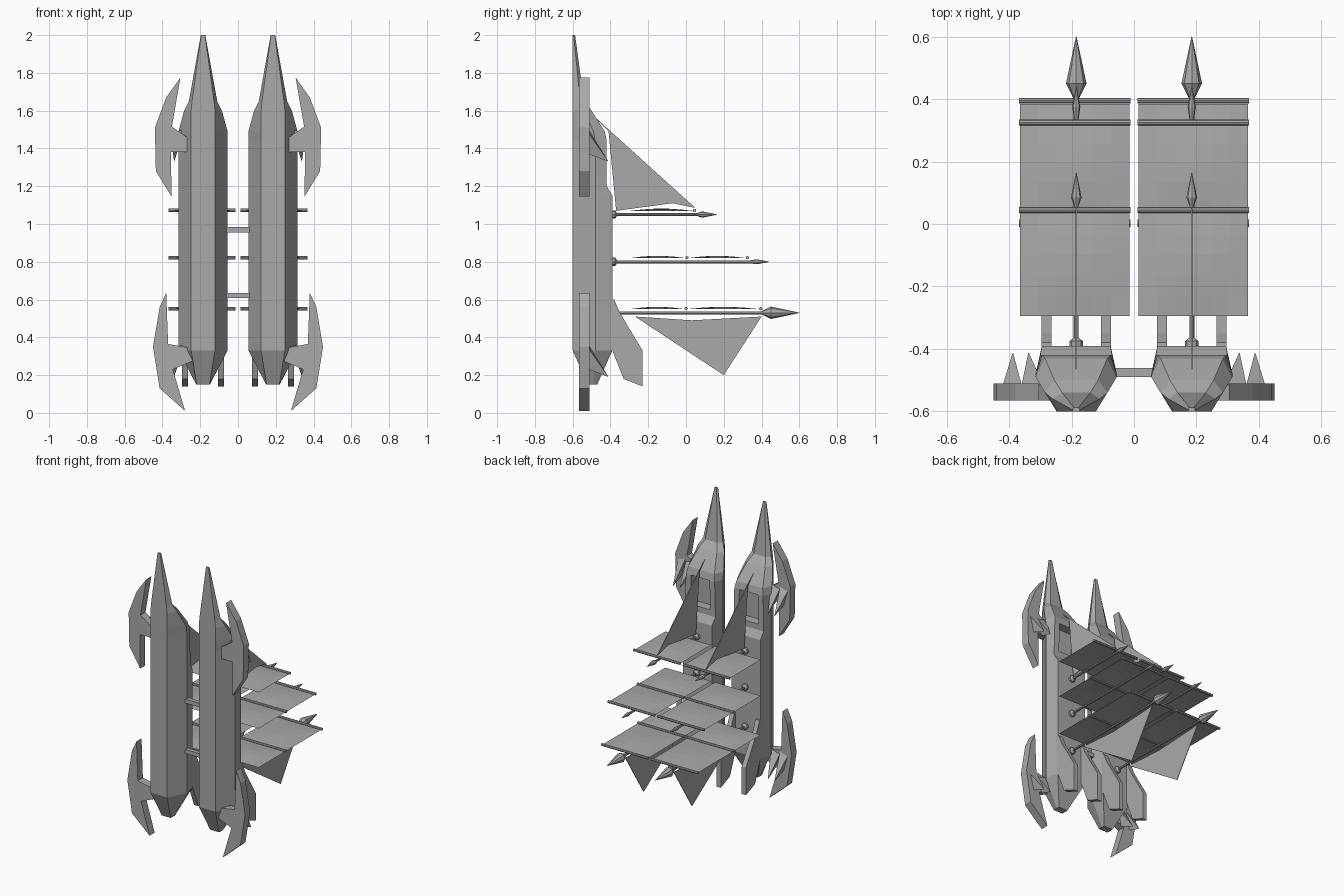
import bpy, bmesh, math
from mathutils import Vector

if "Cube" in bpy.data.objects:
    bpy.data.objects.remove(bpy.data.objects["Cube"])

mat = bpy.data.materials.new("plain grey")
mat.use_nodes = True
GREY = (0.4, 0.4, 0.4, 1)
mat.diffuse_color = GREY
mat.node_tree.nodes["Principled BSDF"].inputs["Base Color"].default_value = GREY
HULL_X = 0.185


def finish(bm, name):
    bmesh.ops.remove_doubles(bm, verts=bm.verts, dist=0.0004)
    bmesh.ops.recalc_face_normals(bm, faces=bm.faces)
    mesh = bpy.data.meshes.new(name)
    bm.to_mesh(mesh)
    bm.free()
    mesh.materials.append(mat)
    ob = bpy.data.objects.new(name, mesh)
    bpy.context.collection.objects.link(ob)
    return ob


def loft(name, rings, cap=True):
    bm = bmesh.new()
    rows = [[bm.verts.new(p) for p in ring] for ring in rings]
    n = len(rows[0])
    for a, b in zip(rows, rows[1:]):
        for i in range(n):
            j = (i + 1) % n
            bm.faces.new((a[i], a[j], b[j], b[i]))
    if cap:
        bm.faces.new(rows[0])
        bm.faces.new(rows[-1])
    return finish(bm, name)


def plate(name, outline, thickness, place):
    """Extruded outline; place(u, v, w) maps it into space."""
    return loft(name, [[place(u, v, w) for u, v in outline]
                       for w in (-thickness / 2, thickness / 2)])


def turned(name, profile, sides, place):
    """Turned shape from (distance, radius) pairs."""
    return loft(name, [[place(d, r * math.cos(math.tau * i / sides),
                              r * math.sin(math.tau * i / sides))
                        for i in range(sides)] for d, r in profile])


def hull(name, x):
    # z, keel half width, keel y, chine half width, chine y, deck half width, deck y, floor y
    stations = [
        (0.15, 0.034, -0.52, 0.036, -0.49, 0.034, -0.47, -0.47),
        (0.33, 0.063, -0.60, 0.13, -0.48, 0.11, -0.39, -0.39),
        (1.15, 0.063, -0.60, 0.13, -0.48, 0.11, -0.39, -0.39),
        (1.20, 0.063, -0.60, 0.13, -0.48, 0.115, -0.42, -0.42),
        (1.24, 0.063, -0.60, 0.13, -0.48, 0.115, -0.42, -0.42),
        (1.241, 0.063, -0.60, 0.13, -0.48, 0.115, -0.42, -0.48),
        (1.44, 0.063, -0.60, 0.13, -0.48, 0.11, -0.42, -0.48),
        (1.441, 0.063, -0.60, 0.13, -0.48, 0.11, -0.42, -0.42),
        (1.49, 0.063, -0.60, 0.13, -0.49, 0.10, -0.43, -0.43),
        (1.60, 0.063, -0.60, 0.10, -0.54, 0.07, -0.50, -0.50),
        (1.65, 0.058, -0.60, 0.075, -0.56, 0.045, -0.54, -0.54),
        (2.00, 0.010, -0.60, 0.012, -0.595, 0.008, -0.587, -0.587)]
    rings = []
    for z, kw, ky, cw, cy, dw, dy, fy in stations:
        half = [(kw, ky), (cw, cy), (dw, dy), (dw * 0.65, dy), (dw * 0.65, fy)]
        ring = half + [(-w, y) for w, y in reversed(half)]
        rings.append([(x + w, y, z) for w, y in ring])
    loft(name, rings)


def sail(name, x, y0, y1, z):
    # thin cloth sheet, slightly bellied
    bm = bmesh.new()
    bmesh.ops.create_grid(bm, x_segments=6, y_segments=5, size=0.5)
    for v in bm.verts:
        u, t = v.co.x, v.co.y + 0.5
        belly = 0.012 * math.sin(math.pi * t) * math.cos(math.pi * u)
        v.co = Vector((x + u * 0.35, y0 + (y1 - y0) * t, z + belly))
    finish(bm, name)


# Mast: height, spear start, widest point, spear radius, tip, yard positions
MASTS = {"fore": (1.05, 0.06, 0.085, 0.017, 0.165, (0.045,)),
         "main": (0.80, 0.34, 0.375, 0.013, 0.44, (0.005, 0.325)),
         "aft": (0.53, 0.40, 0.45, 0.033, 0.60, (0.0, 0.395))}

UPPER_HOOK = [(0.305, 1.775), (0.38, 1.67), (0.44, 1.51), (0.435, 1.28), (0.352, 1.145),
              (0.355, 1.38), (0.27, 1.38), (0.27, 1.46), (0.35, 1.515)]
LOWER_HOOK = [(0.38, 0.635), (0.415, 0.56), (0.45, 0.35), (0.415, 0.13), (0.28, 0.01),
              (0.345, 0.23), (0.24, 0.275), (0.235, 0.34), (0.37, 0.365)]
STERN_FIN = [(-0.42, 0.6), (-0.38, 0.6), (-0.35, 0.53), (-0.23, 0.33), (-0.23, 0.14),
             (-0.33, 0.18), (-0.39, 0.33), (-0.42, 0.4)]
JIB = [(-0.52, 1.6), (0.05, 1.085), (-0.07, 1.11), (-0.37, 1.07), (-0.41, 1.49)]
LOWER_SAIL = [(-0.27, 0.51), (0.03, 0.49), (0.4, 0.51), (0.2, 0.2)]

for side, s in (("left", 1), ("right", -1)):
    x = s * HULL_X
    hull(side + "_hull", x)

    # paired fins at the stern
    for tag, off in (("outer", 0.096), ("inner", -0.096)):
        plate(f"{side}_{tag}_stern_fin", STERN_FIN, 0.032,
              lambda u, v, w: (x + s * off + w, u, v))

    # hooked side blades with raised spikes
    for tag, outline, foot in (("upper", UPPER_HOOK, 1.5), ("lower", LOWER_HOOK, 0.36)):
        plate(f"{side}_{tag}_hook", outline, 0.055,
              lambda u, v, w: (s * u, -0.538 + w, v))
        for n, (a, b, tip) in enumerate(((0.42, 0.36, 0.388), (0.36, 0.29, 0.338))):
            base = [(s * a, -0.515, foot - 0.02), (s * b, -0.515, foot),
                    (s * (a + b) / 2, -0.515, foot - 0.13)]
            point = (s * tip, -0.41, foot - 0.17)
            loft(f"{side}_{tag}_spike_{n + 1}",
                 [base, [Vector(point).lerp(Vector(p), 0.03) for p in base]])

    # masts with collar, spear tip, yards and sails
    for tag, (z, start, wide, r, tip, yards) in MASTS.items():
        turned(f"{side}_{tag}_mast",
               [(-0.42, 0.01), (-0.39, 0.022), (-0.375, 0.022), (-0.365, 0.008),
                (start, 0.008), (wide, r), (tip, 0.001)], 8,
               lambda d, a, b: (x + a, d, z + b))
        edge = -0.295
        for n, y in enumerate(yards):
            turned(f"{side}_{tag}_yard_{n + 1}", [(-0.178, 0.009), (0.178, 0.009)], 8,
                   lambda d, a, b: (x + s * 0.005 + d, y + a, z + 0.022 + b))
            sail(f"{side}_{tag}_sail_{n + 1}", x + s * 0.005, edge, y - 0.01, z + 0.02)
            edge = y + 0.01

    plate(side + "_jib", JIB, 0.004, lambda u, v, w: (x + w, u, v))
    plate(side + "_lower_sail", LOWER_SAIL, 0.004, lambda u, v, w: (x + w, u, v))

# beams joining the two hulls
for tag, z in (("upper", 0.97), ("lower", 0.622)):
    plate(tag + "_crossbeam", [(-0.07, -0.49), (0.07, -0.49), (0.07, -0.462), (-0.07, -0.462)],
          0.028, lambda u, v, w: (u, v, z + w))
